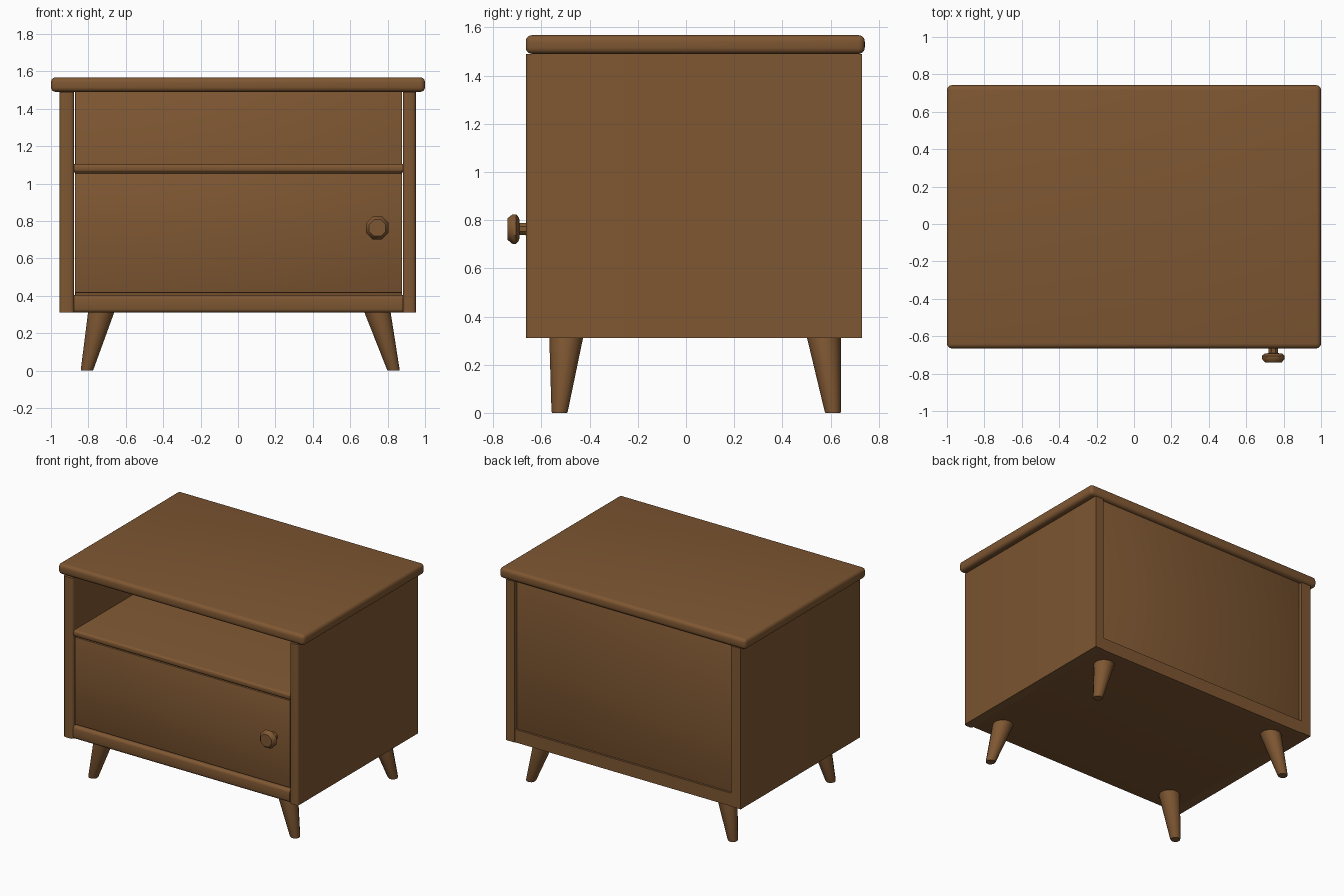
import bpy, bmesh, math
from mathutils import Vector, Matrix

cube = bpy.data.objects.get("Cube")
if cube:
    bpy.data.objects.remove(cube)

wood = bpy.data.materials.new("brown_wood")
wood.use_nodes = True
COLOUR = (0.21, 0.095, 0.032, 1)
wood.diffuse_color = COLOUR
wood.node_tree.nodes["Principled BSDF"].inputs["Base Color"].default_value = COLOUR


def finish(name, bm):
    bmesh.ops.recalc_face_normals(bm, faces=bm.faces)
    mesh = bpy.data.meshes.new(name)
    bm.to_mesh(mesh)
    bm.free()
    mesh.materials.append(wood)
    obj = bpy.data.objects.new(name, mesh)
    bpy.context.collection.objects.link(obj)
    bpy.ops.object.select_all(action="DESELECT")
    obj.select_set(True)
    bpy.context.view_layer.objects.active = obj
    bpy.ops.object.shade_smooth_by_angle(angle=math.radians(40))
    return obj


def board(name, x, y, z, bevel=0.004, segments=2, which=None):
    """Box between (min, max) pairs; 'which' picks the edges to round."""
    bm = bmesh.new()
    bmesh.ops.create_cube(bm, size=1)
    for v in bm.verts:
        v.co = Vector([(a + b) / 2 + c * (b - a) for (a, b), c in zip((x, y, z), v.co)])
    edges = [e for e in bm.edges if which is None or which(e)]
    bmesh.ops.bevel(bm, geom=edges, offset=bevel, segments=segments, profile=0.5, affect="EDGES")
    return finish(name, bm)


def lathe(name, start, end, profile, sides):
    """Rings of (distance along 0..1, radius) from start to end, capped."""
    start, end = Vector(start), Vector(end)
    axis = end - start
    # Rings stay level for upright parts and face the front for the knob
    turn = Matrix.Rotation(math.pi / 2, 3, "X") if abs(axis.y) > abs(axis.z) else Matrix.Identity(3)
    bm = bmesh.new()
    rings = []
    for t, r in profile:
        ring = []
        for i in range(sides):
            a = 2 * math.pi * (i + 0.5) / sides
            ring.append(bm.verts.new(start + axis * t + turn @ Vector((r * math.cos(a), r * math.sin(a), 0))))
        rings.append(ring)
    for low, high in zip(rings, rings[1:]):
        for i in range(sides):
            j = (i + 1) % sides
            bm.faces.new((low[i], low[j], high[j], high[i]))
    bm.faces.new(rings[0])
    bm.faces.new(rings[-1])
    return finish(name, bm)


def front_upright(e):
    a, b = e.verts
    return abs(a.co.z - b.co.z) > 0.1 and a.co.y < 0


def front_level(e):
    a, b = e.verts
    return abs(a.co.x - b.co.x) > 0.1 and a.co.y < 0 and b.co.y < 0


# Carcass
FRONT, BACK = -0.665, 0.73
board("top_board", (-1, 1), (FRONT, 0.742), (1.49, 1.568), 0.026, 4)
board("right_side_panel", (-0.955, -0.876), (FRONT, BACK), (0.31, 1.49), 0.02, 3, front_upright)
board("left_side_panel", (0.882, 0.951), (FRONT, BACK), (0.31, 1.49), 0.02, 3, front_upright)
board("bottom_board", (-0.876, 0.882), (FRONT + 0.005, BACK - 0.005), (0.31, 0.405), 0.02, 3, front_level)
board("shelf", (-0.876, 0.882), (FRONT + 0.01, 0.69), (1.06, 1.105), 0.015, 3, front_level)
board("back_panel", (-0.871, 0.877), (0.685, 0.71), (0.4, 1.495))

# Drawer
board("drawer_front", (-0.872, 0.878), (-0.65, -0.61), (0.416, 1.056))

# Knob with a short neck and a flared head
KNOB_PROFILE = [(0, 0.034), (0.3, 0.027), (0.5, 0.027), (0.52, 0.05),
                (0.64, 0.066), (0.8, 0.066), (1, 0.048)]
lathe("drawer_knob", (0.745, -0.64, 0.763), (0.745, -0.741, 0.763), KNOB_PROFILE, 8)

# Splayed, tapering legs
for depth, top_y, foot_y in (("front", -0.497, -0.525), ("back", 0.572, 0.61)):
    for side, sign in (("right", -1), ("left", 1)):
        lathe(f"{depth}_{side}_leg",
              (0.012 + sign * 0.82, foot_y, 0), (0.007 + sign * 0.738, top_y, 0.315),
              [(0, 0.032), (0.02, 0.035), (1, 0.073)], 12)
